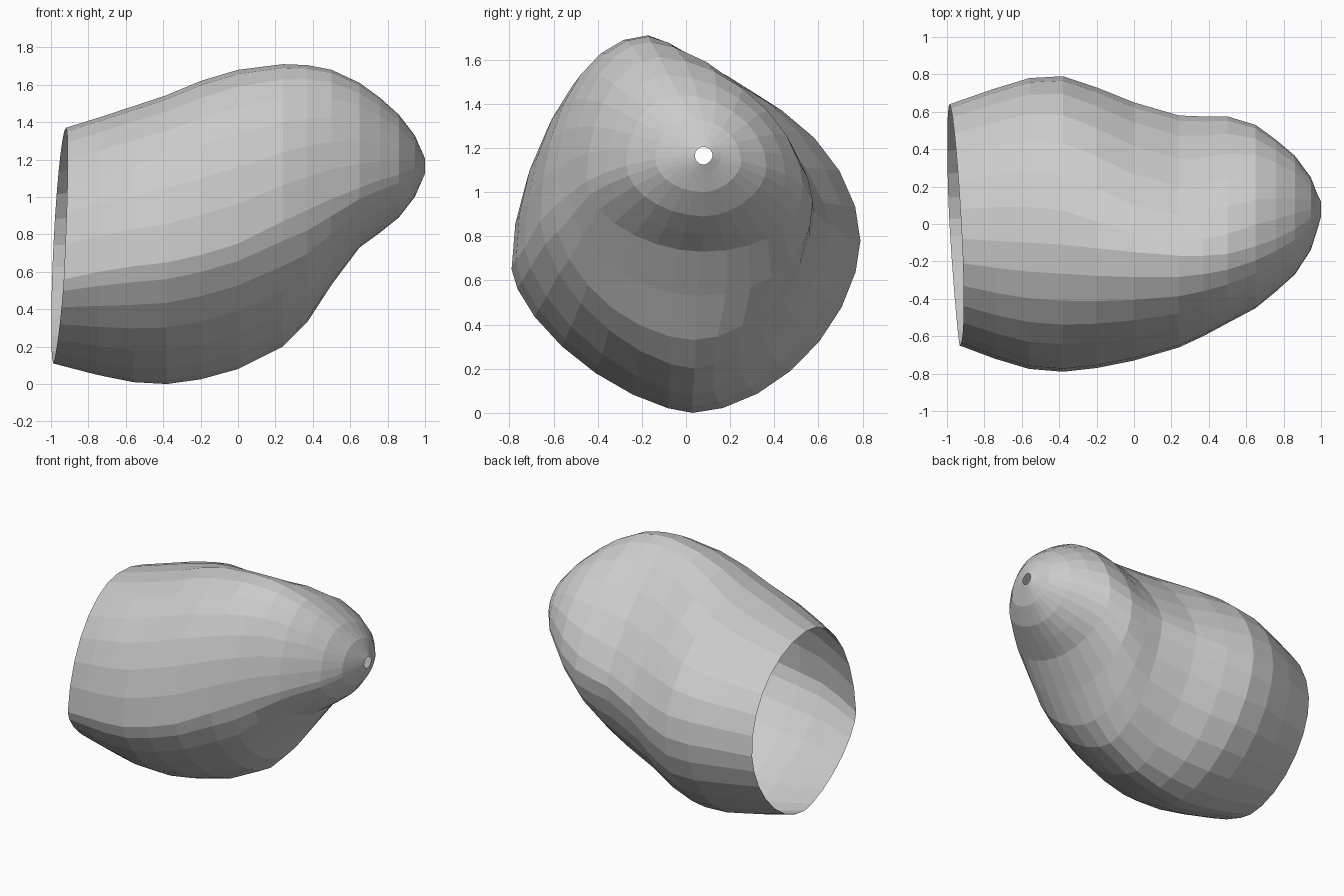
import bpy, bmesh
from math import sin, cos, pi, exp

# Cross-section stations along x:
# x, top (y, z), front (y, z), bottom (y, z), back (y, z)
STATIONS = [
    (-0.955, -0.08, 1.37, -0.65, 0.56, 0.03, 0.11, 0.64, 0.74),
    (-0.75, -0.09, 1.425, -0.72, 0.60, 0.03, 0.05, 0.72, 0.76),
    (-0.56, -0.10, 1.485, -0.775, 0.63, 0.03, 0.01, 0.78, 0.77),
    (-0.38, -0.11, 1.545, -0.79, 0.65, 0.03, 0.00, 0.79, 0.78),
    (-0.20, -0.13, 1.62, -0.77, 0.69, 0.03, 0.025, 0.73, 0.80),
    (0.00, -0.15, 1.68, -0.73, 0.75, 0.03, 0.08, 0.65, 0.85),
    (0.24, -0.17, 1.71, -0.66, 0.87, 0.04, 0.20, 0.58, 0.91),
    (0.37, -0.17, 1.705, -0.60, 0.93, 0.04, 0.33, 0.575, 0.93),
    (0.50, -0.16, 1.68, -0.53, 0.99, 0.05, 0.53, 0.575, 0.96),
    (0.65, -0.12, 1.61, -0.45, 1.05, 0.07, 0.73, 0.53, 1.03),
    (0.76, -0.08, 1.53, -0.36, 1.09, 0.08, 0.81, 0.45, 1.08),
    (0.86, -0.03, 1.44, -0.27, 1.12, 0.08, 0.89, 0.365, 1.11),
    (0.945, 0.03, 1.33, -0.14, 1.15, 0.08, 1.00, 0.25, 1.14),
    (0.98, 0.06, 1.25, -0.03, 1.16, 0.08, 1.08, 0.16, 1.16),
    (1.00, 0.08, 1.205, 0.04, 1.165, 0.08, 1.125, 0.12, 1.165),
]
PER_QUADRANT = 7


def arc(a, b, power):
    """Quarter arc between a (top or bottom) and b (side), in y and z."""
    pts = []
    for i in range(PER_QUADRANT + 1):
        t = i / PER_QUADRANT * pi / 2
        s, c = max(sin(t), 0) ** power, max(cos(t), 0) ** power
        pts.append((a[0] + (b[0] - a[0]) * s, b[1] + (a[1] - b[1]) * c))
    return pts


def bump(x, centre, width):
    return exp(-((x - centre) / width) ** 2)


def section(row):
    x, top, front, bottom, back = row[0], row[1:3], row[3:5], row[5:7], row[7:9]
    tip = min(1, (1 - x) / 0.4)
    ring = arc(top, front, 0.98)[:-1]
    ring += arc(bottom, front, 1.0 + 0.32 * tip - 0.25 * bump(x, 0.5, 0.25))[:0:-1]
    # hollow behind the rounded end, then the fuller end itself
    lower_back = 1.13 + 0.15 * bump(x, 0.05, 0.25) - 0.25 * bump(x, 0.57, 0.18)
    ring += arc(bottom, back, lower_back)[:-1]
    ring += arc(top, back, 1.0 + 0.5 * bump(x, 0.2, 0.4))[:0:-1]
    return ring


# Open shell: wide slanted mouth on the left, small hole at the right tip
bm = bmesh.new()
rings = []
for row in STATIONS:
    ring = []
    slant = max(0, -row[0] - 0.7) / 0.255
    for y, z in section(row):
        x = row[0] + slant * (0.05 * (z - 0.74) - 0.05 * y)
        ring.append(bm.verts.new((x, y, z)))
    rings.append(ring)
for a, b in zip(rings, rings[1:]):
    n = len(a)
    for i in range(n):
        j = (i + 1) % n
        bm.faces.new((a[i], a[j], b[j], b[i]))
bmesh.ops.recalc_face_normals(bm, faces=bm.faces)

mesh = bpy.data.meshes.new("hollow_shell")
bm.to_mesh(mesh)
bm.free()
obj = bpy.data.objects.new("hollow_shell", mesh)
bpy.context.collection.objects.link(obj)
